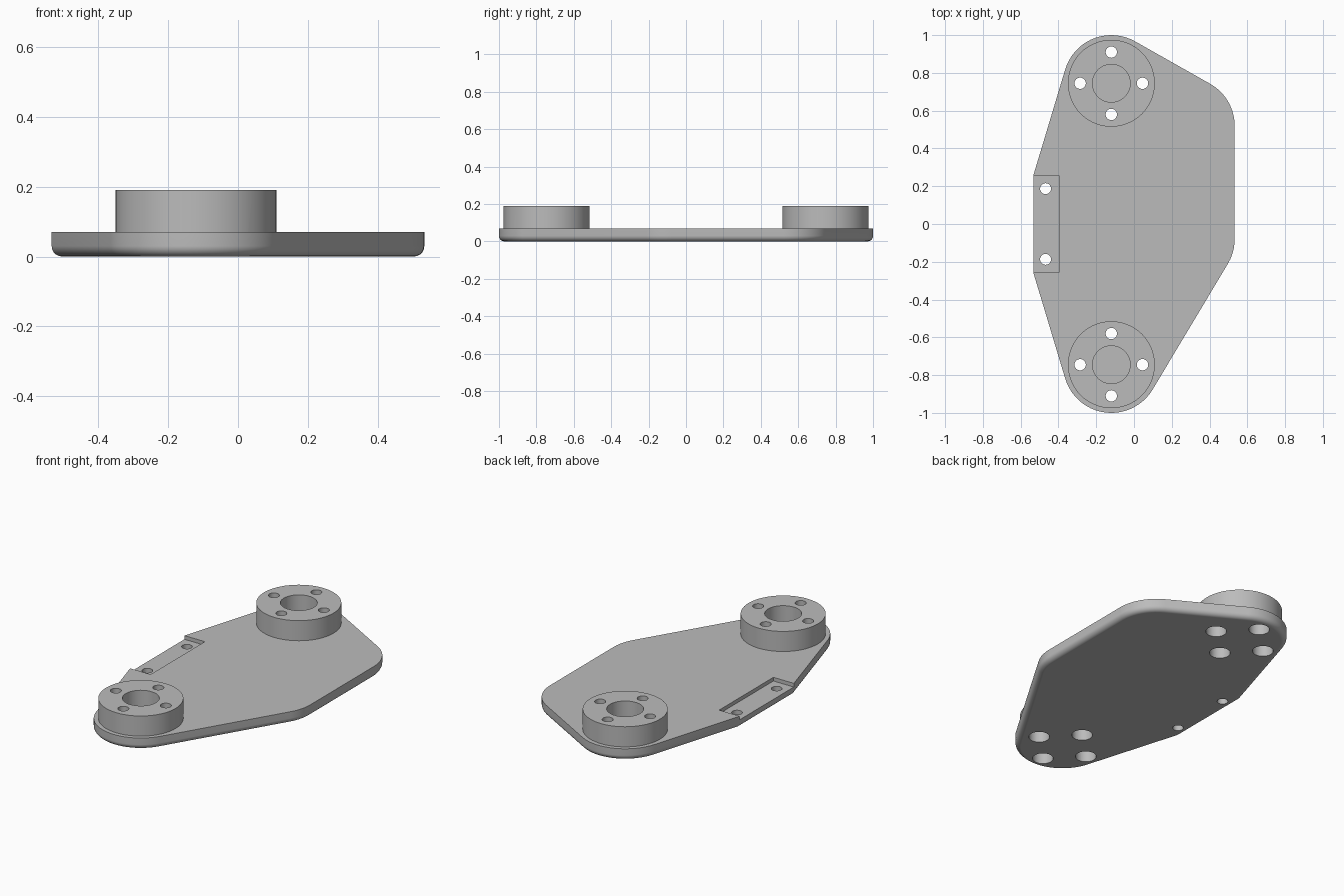
import bpy, bmesh, math
from mathutils import Vector

default = bpy.data.objects.get("Cube")
if default:
    bpy.data.objects.remove(default, do_unlink=True)

PLATE_TOP, BOSS_TOP = 0.07, 0.19
BOSS_X, BOSS_Y, BOSS_R = -0.12, 0.745, 0.23

grey = bpy.data.materials.new("plain grey")
grey.use_nodes = True
grey.diffuse_color = (0.5, 0.5, 0.5, 1)
grey.node_tree.nodes["Principled BSDF"].inputs["Base Color"].default_value = (0.5, 0.5, 0.5, 1)


def add_object(name, bm):
    mesh = bpy.data.meshes.new(name)
    bmesh.ops.recalc_face_normals(bm, faces=bm.faces)
    bm.to_mesh(mesh)
    bm.free()
    mesh.materials.append(grey)
    obj = bpy.data.objects.new(name, mesh)
    bpy.context.collection.objects.link(obj)
    return obj


def prism(name, points, z0, z1, bottom_round=0):
    """Extrude an outline upwards, optionally rounding its lower edge."""
    bm = bmesh.new()
    base = bm.faces.new([bm.verts.new((x, y, z0)) for x, y in points])
    rim = list(base.edges)
    top = bmesh.ops.extrude_face_region(bm, geom=[base], use_keep_orig=True)["geom"]
    for v in top:
        if isinstance(v, bmesh.types.BMVert):
            v.co.z = z1
    bmesh.ops.recalc_face_normals(bm, faces=bm.faces)
    if bottom_round:
        bmesh.ops.bevel(bm, geom=rim, offset=bottom_round, segments=5,
                        profile=0.5, affect='EDGES')
    return add_object(name, bm)


def circle(x, y, r, n=48):
    return [(x + r * math.cos(math.tau * i / n), y + r * math.sin(math.tau * i / n))
            for i in range(n)]


def belt(discs, step=math.radians(6)):
    """Outline of a belt pulled round discs (x, y, r), listed anticlockwise."""
    count = len(discs)
    normals = []
    for i, (x, y, r) in enumerate(discs):
        nx, ny, nr = discs[(i + 1) % count]
        d = Vector((nx - x, ny - y))
        normals.append(math.atan2(d.y, d.x) - math.acos((r - nr) / d.length))
    points = []
    for i, (x, y, r) in enumerate(discs):
        start = normals[i - 1]
        sweep = (normals[i] - start) % math.tau
        n = max(2, round(sweep / step)) if r else 0
        for k in range(n + 1):
            a = start + sweep * k / max(n, 1)
            points.append((x + r * math.cos(a), y + r * math.sin(a)))
    return points


def combine(target, tool, operation):
    mod = target.modifiers.new(operation.lower(), 'BOOLEAN')
    mod.operation, mod.solver, mod.object = operation, 'EXACT', tool
    bpy.ops.object.modifier_apply(modifier=mod.name)
    bpy.data.objects.remove(tool, do_unlink=True)


# Base plate
outline = belt([(BOSS_X, -BOSS_Y, 0.255), (0.278, -0.08, 0.255), (0.278, 0.52, 0.255),
                (BOSS_X, BOSS_Y, 0.255), (-0.533, 0.257, 0), (-0.533, -0.257, 0)])
plate = prism("mounting_plate", outline, 0, PLATE_TOP, 0.03)
bpy.ops.object.select_all(action='DESELECT')
bpy.context.view_layer.objects.active = plate
plate.select_set(True)

# Round bosses with a blind bore and four counterbored screw holes
for side in (-1, 1):
    cy = side * BOSS_Y
    combine(plate, prism("boss", circle(BOSS_X, cy, BOSS_R, 72), 0.05, BOSS_TOP), 'UNION')
    combine(plate, prism("bore", circle(BOSS_X, cy, 0.1), PLATE_TOP, 0.3), 'DIFFERENCE')
    for k in range(4):
        x = BOSS_X + 0.165 * math.cos(k * math.pi / 2)
        y = cy + 0.165 * math.sin(k * math.pi / 2)
        combine(plate, prism("screw_hole", circle(x, y, 0.03, 32), -0.1, 0.3), 'DIFFERENCE')
        combine(plate, prism("head_pocket", circle(x, y, 0.056, 32), -0.1, 0.12), 'DIFFERENCE')

# Shallow recess on the long edge, with two through holes
recess = [(-0.6, -0.256), (-0.398, -0.256), (-0.398, 0.256), (-0.6, 0.256)]
combine(plate, prism("recess", recess, 0.048, 0.3), 'DIFFERENCE')
for side in (-1, 1):
    combine(plate, prism("edge_hole", circle(-0.468, side * 0.187, 0.029, 32), -0.1, 0.3),
            'DIFFERENCE')

# Smooth curves, crisp flats
bpy.ops.object.shade_smooth_by_angle(angle=math.radians(30))
weighted = plate.modifiers.new("flat_normals", 'WEIGHTED_NORMAL')
weighted.keep_sharp = True
